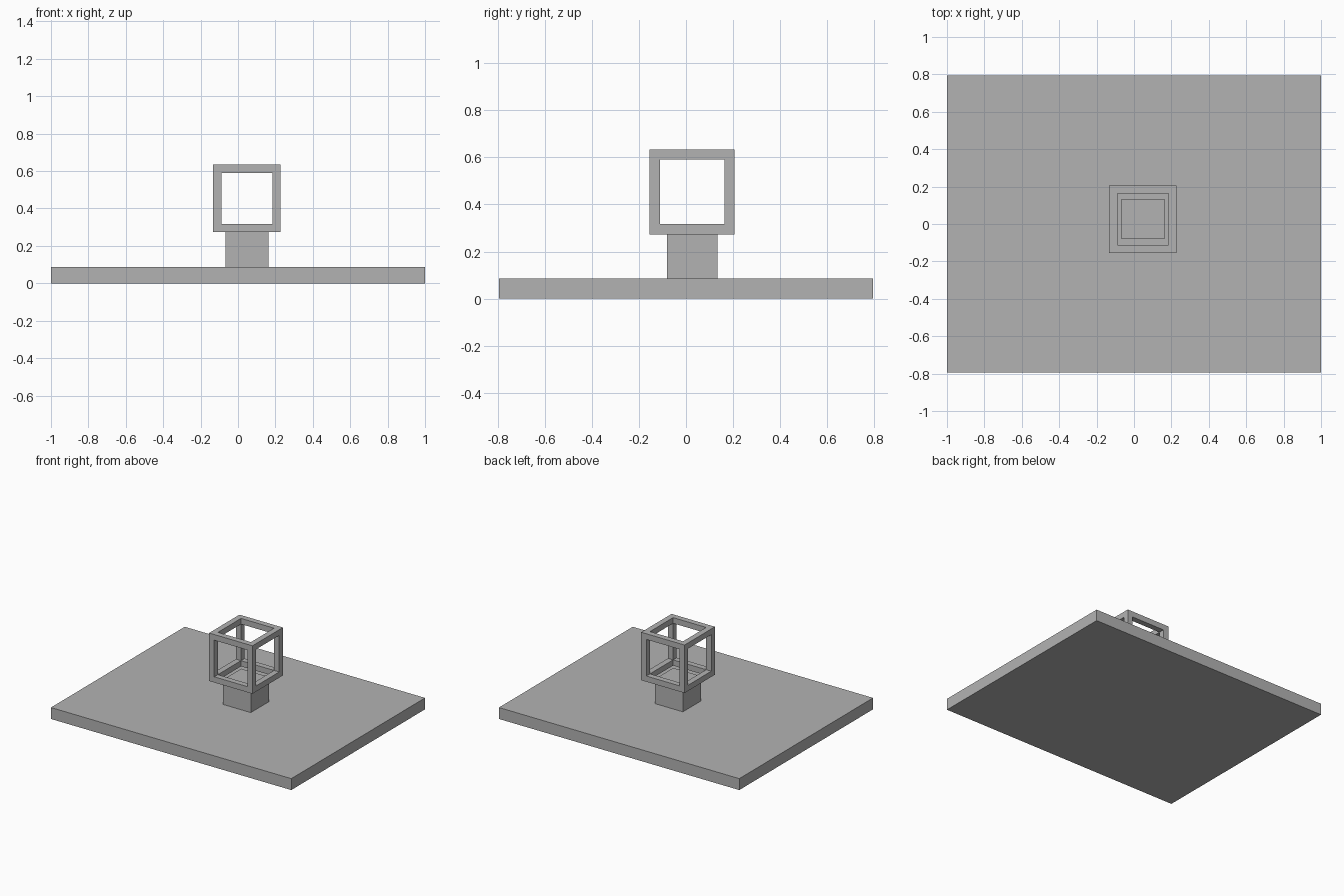
import bpy
import bmesh
from itertools import product
from mathutils import Vector

default = bpy.data.objects.get("Cube")
if default:
    bpy.data.objects.remove(default, do_unlink=True)

grey = bpy.data.materials.new("plain grey")
grey.use_nodes = True
grey.diffuse_color = (0.45, 0.45, 0.45, 1)
grey.node_tree.nodes["Principled BSDF"].inputs["Base Color"].default_value = (0.45, 0.45, 0.45, 1)

CENTRE = Vector((0.048, 0.026))   # the post and cage sit slightly off centre
BASE_TOP, POST_TOP = 0.086, 0.273
CAGE, BAR = 0.361, 0.043


def finish(name, bm):
    bmesh.ops.recalc_face_normals(bm, faces=bm.faces)
    mesh = bpy.data.meshes.new(name)
    bm.to_mesh(mesh)
    bm.free()
    mesh.materials.append(grey)
    obj = bpy.data.objects.new(name, mesh)
    bpy.context.collection.objects.link(obj)
    return obj


def box(name, x, y, z0, z1, width, depth):
    bm = bmesh.new()
    bmesh.ops.create_cube(bm, size=1)
    bmesh.ops.scale(bm, vec=(width, depth, z1 - z0), verts=bm.verts)
    bmesh.ops.translate(bm, vec=(x, y, (z0 + z1) / 2), verts=bm.verts)
    return finish(name, bm)


def open_cage(name, x, y, z0, size, bar):
    """Cube frame: the edge and corner cells of a 3x3x3 grid, outer skin only."""
    cuts = (-size / 2, bar - size / 2, size / 2 - bar, size / 2)
    solid = {c for c in product(range(3), repeat=3) if c.count(1) < 2}
    bm = bmesh.new()
    for cell in solid:
        for axis, side in product(range(3), (0, 1)):
            neighbour = list(cell)
            neighbour[axis] += 2 * side - 1
            if tuple(neighbour) in solid:
                continue
            corners = []
            for a, b in ((0, 0), (1, 0), (1, 1), (0, 1)):
                step = [a, b]
                step.insert(axis, side)
                corners.append(bm.verts.new([cuts[i + s] for i, s in zip(cell, step)]))
            bm.faces.new(corners)
    bmesh.ops.remove_doubles(bm, verts=bm.verts, dist=0.001)
    bmesh.ops.translate(bm, vec=(x, y, z0 + size / 2), verts=bm.verts)
    return finish(name, bm)


# Flat base slab, short post and open cube frame
box("base_slab", 0, 0, 0, BASE_TOP, 2, 1.59)
box("post", CENTRE.x, CENTRE.y, BASE_TOP, POST_TOP, 0.23, 0.214)
open_cage("cage_frame", CENTRE.x, CENTRE.y, POST_TOP, CAGE, BAR)
